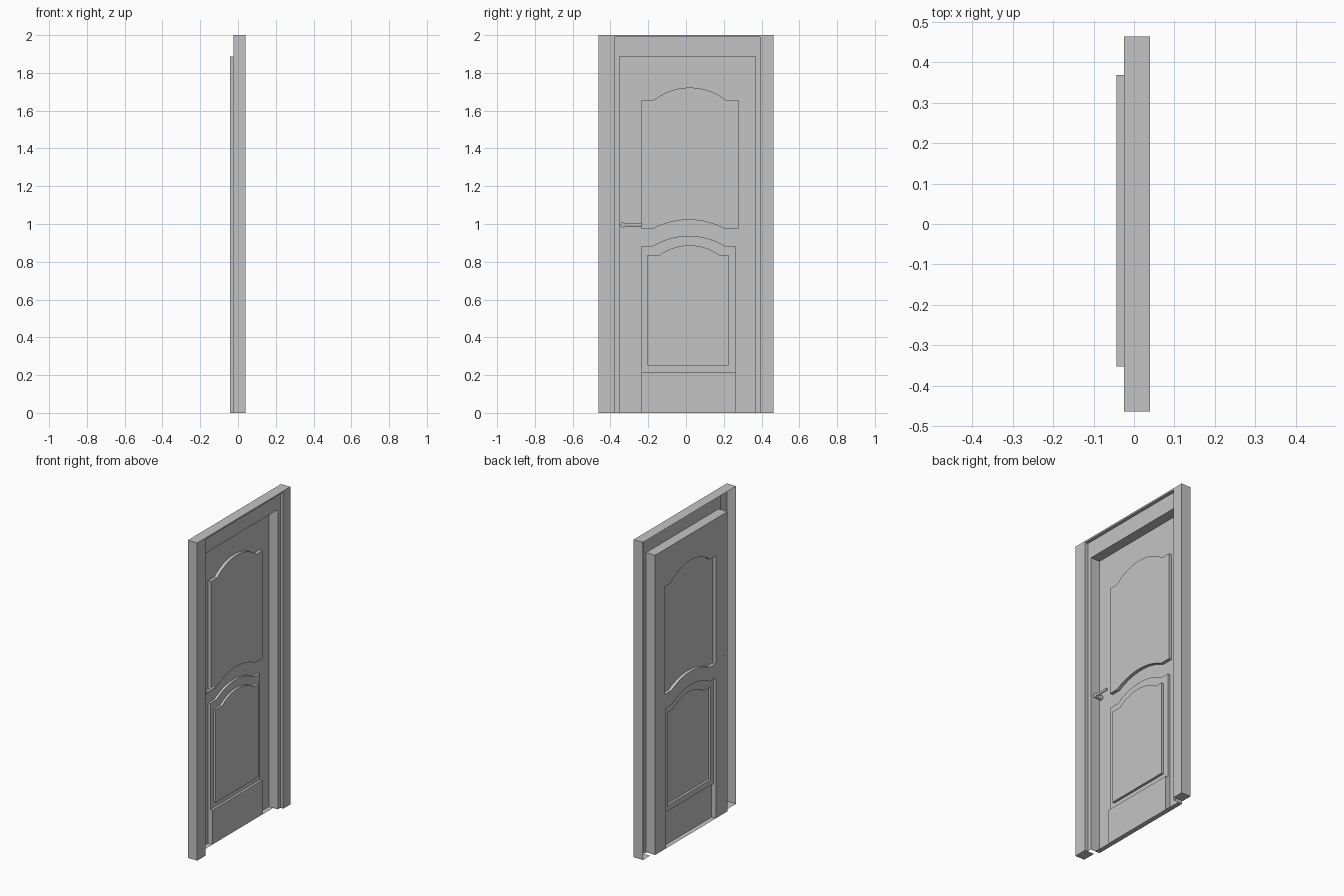
import bpy, bmesh, math
from mathutils import Vector

cube = bpy.data.objects.get("Cube")
if cube:
    bpy.data.objects.remove(cube)

grey = bpy.data.materials.new("plain_grey")
grey.use_nodes = True
grey.diffuse_color = (0.55, 0.55, 0.55, 1)
grey.node_tree.nodes["Principled BSDF"].inputs["Base Color"].default_value = (0.55, 0.55, 0.55, 1)

# Depths along x
BACK, FRONT, STOP, LEAF = -0.025, 0.04, 0.02, -0.043
UPPER, LOWER, FIELD = -0.023, -0.028, -0.013


def sheet(bm, x, outline, holes=()):
    """Flat face at depth x, from (y, z) loops."""
    edges = []
    for loop in (outline, *holes):
        vs = [bm.verts.new((x, y, z)) for y, z in loop]
        edges += [bm.edges.new((vs[i - 1], vs[i])) for i in range(len(vs))]
    bmesh.ops.triangle_fill(bm, edges=edges, use_beauty=True, normal=Vector((1, 0, 0)))


def wall(bm, x0, x1, path, closed=False):
    """Strip that runs along a (y, z) path between two depths."""
    a = [bm.verts.new((x0, y, z)) for y, z in path]
    b = [bm.verts.new((x1, y, z)) for y, z in path]
    for i in range(0 if closed else 1, len(path)):
        bm.faces.new((a[i - 1], a[i], b[i], b[i - 1]))


def floor(bm, x0, x1, y0, y1):
    bm.faces.new([bm.verts.new(p) for p in
                  ((x0, y0, 0), (x0, y1, 0), (x1, y1, 0), (x1, y0, 0))])


def finish(name, bm):
    bmesh.ops.remove_doubles(bm, verts=bm.verts, dist=0.0002)
    me = bpy.data.meshes.new(name)
    bm.to_mesh(me)
    bm.free()
    me.materials.append(grey)
    ob = bpy.data.objects.new(name, me)
    bpy.context.collection.objects.link(ob)
    return ob


def portal(y0, y1, top):
    return [(y0, 0), (y0, top), (y1, top), (y1, 0)]


def arch(y0, y1, z, rise, n=20):
    """Circular arc from (y0, z) to (y1, z)."""
    half, mid = (y1 - y0) / 2, (y0 + y1) / 2
    r = (half * half + rise * rise) / (2 * rise)
    t = math.asin(half / r)
    return [(mid + r * math.sin(a), z + rise - r + r * math.cos(a))
            for a in (t * (2 * i / n - 1) for i in range(n + 1))]


def arched_top(y0, y1, s0, s1, z, rise):
    """Flat shoulders with an arc between them."""
    return [(y0, z)] + arch(s0, s1, z, rise) + [(y1, z)]


outer = portal(-0.463, 0.463, 2.0)
inner = portal(-0.378, 0.393, 1.99)
opening = portal(-0.352, 0.368, 1.887)

# Casing: hollow outer shell, front strips and stile feet
bm = bmesh.new()
wall(bm, BACK, FRONT, outer)
sheet(bm, FRONT, outer + inner[::-1])
wall(bm, FRONT, STOP, inner)
floor(bm, BACK, FRONT, outer[0][0], inner[0][0])
floor(bm, BACK, FRONT, inner[3][0], outer[3][0])
finish("casing", bm)

# Door stop: stepped face and deep reveal round the leaf
bm = bmesh.new()
sheet(bm, STOP, inner + opening[::-1])
wall(bm, STOP, LEAF, opening)
finish("door_stop", bm)

# Panel outlines
upper = (arched_top(-0.236, 0.277, -0.175, 0.215, 1.653, 0.069)
         + arched_top(-0.236, 0.277, -0.175, 0.205, 0.974, 0.048)[::-1])
lower_top = arched_top(-0.236, 0.261, -0.175, 0.205, 0.884, 0.053)
lower_path = [(-0.236, 0)] + lower_top + [(0.261, 0)]
field = (arched_top(-0.204, 0.225, -0.138, 0.175, 0.837, 0.05)
         + [(0.225, 0.252), (-0.204, 0.252)])

# Door leaf with openings for the raised panels
bm = bmesh.new()
sheet(bm, LEAF, opening + lower_path[::-1], [upper])
floor(bm, LEAF, FIELD, opening[0][0], opening[3][0])
finish("door_leaf", bm)

# Upper raised panel
bm = bmesh.new()
sheet(bm, UPPER, upper)
wall(bm, LEAF, UPPER, upper, closed=True)
finish("upper_panel", bm)

# Lower raised panel with its raised centre field
bm = bmesh.new()
sheet(bm, LOWER, lower_top + [(0.261, 0.216), (-0.236, 0.216)], [field])
wall(bm, LEAF, LOWER, lower_path)
sheet(bm, FIELD, field)
wall(bm, LOWER, FIELD, field, closed=True)
finish("lower_panel", bm)

# Kick board at the foot of the leaf
kick = portal(-0.236, 0.261, 0.216)
bm = bmesh.new()
sheet(bm, FIELD, kick)
wall(bm, LOWER, FIELD, kick)
finish("kick_board", bm)


# Handle: spindle through the leaf, and a lever towards the middle
def rod(name, radius, length, centre, rotation):
    bpy.ops.mesh.primitive_cylinder_add(vertices=20, radius=radius, depth=length,
                                        location=centre, rotation=rotation)
    ob = bpy.context.object
    ob.name = name
    ob.data.materials.append(grey)
    bpy.ops.object.shade_smooth_by_angle()


rod("handle_spindle", 0.014, 0.05, (-0.0185, -0.333, 0.995), (0, math.pi / 2, 0))
rod("handle_lever", 0.008, 0.095, (0.0, -0.283, 0.994), (math.pi / 2, 0, 0))
